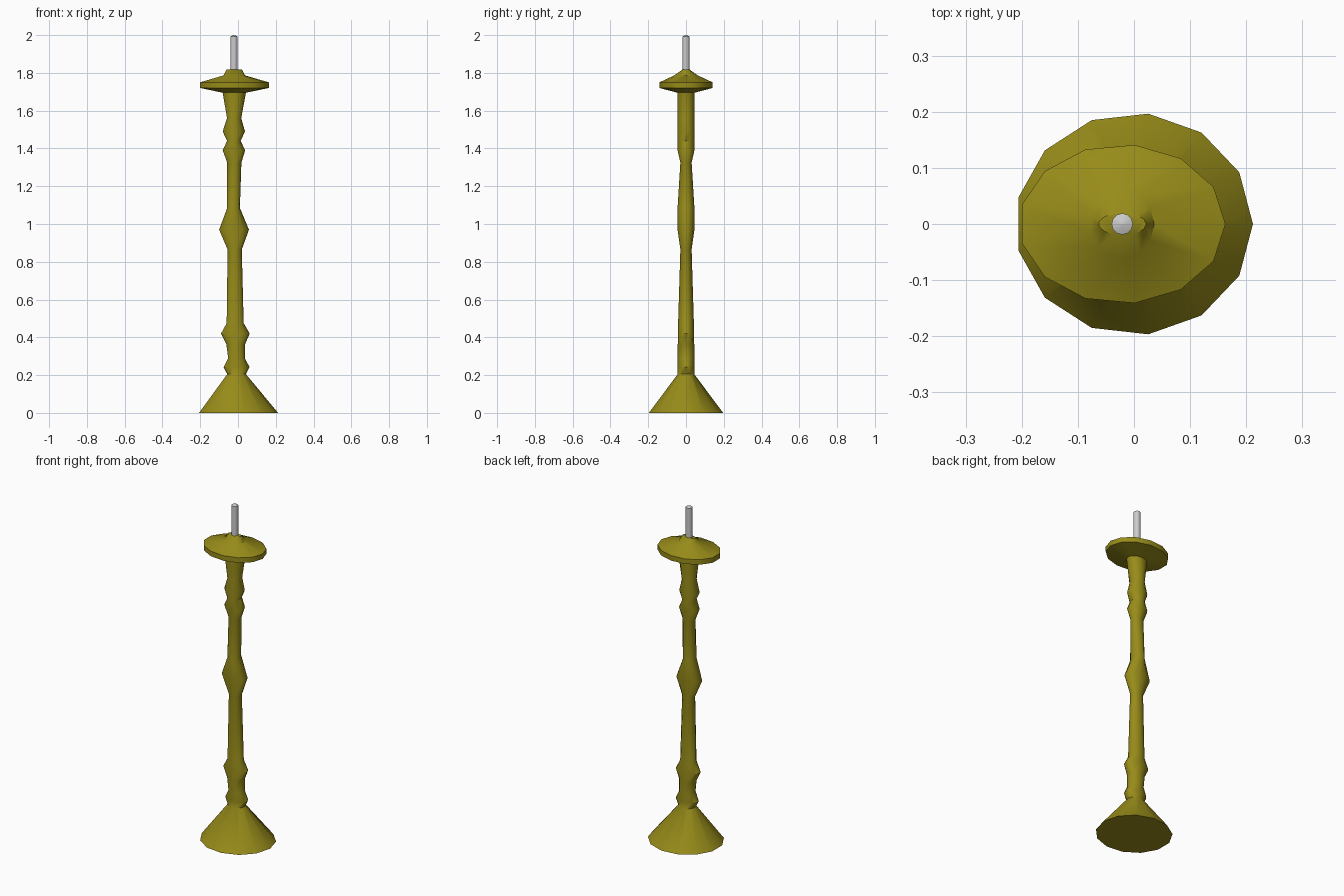
import bpy, bmesh
from math import cos, sin, pi, radians

SIDES = 13

def loft(name, rings, sides):
    """Skin elliptical rings given as (z, left x, right x, half depth)."""
    bm = bmesh.new()
    squash = 1 if sides % 2 == 0 else cos(pi / sides)
    loops = []
    for z, left, right, ry in rings:
        rx = (right - left) / (1 + squash)
        cx = right - rx
        loops.append([bm.verts.new((cx + rx * cos(2 * pi * i / sides),
                                    ry * sin(2 * pi * i / sides), z))
                      for i in range(sides)])
    for a, b in zip(loops, loops[1:]):
        for i in range(sides):
            j = (i + 1) % sides
            bm.faces.new((a[i], a[j], b[j], b[i]))
    bm.faces.new(loops[0][::-1])
    bm.faces.new(loops[-1])
    bm.normal_update()
    mesh = bpy.data.meshes.new(name)
    bm.to_mesh(mesh)
    bm.free()
    ob = bpy.data.objects.new(name, mesh)
    bpy.context.collection.objects.link(ob)
    bpy.ops.object.select_all(action='DESELECT')
    ob.select_set(True)
    bpy.context.view_layer.objects.active = ob
    bpy.ops.object.shade_smooth_by_angle(angle=radians(40))
    return ob

brass = bpy.data.materials.new("brass")
brass.diffuse_color = (0.31, 0.26, 0.01, 1)

# Flared foot, turned stem and drip plate in one turned profile
stand = loft("candle_stand", [
    (0.00, -0.206, 0.212, 0.198),
    (0.205, -0.057, 0.042, 0.044),
    (0.242, -0.076, 0.061, 0.044),
    (0.29, -0.052, 0.036, 0.045),
    (0.365, -0.062, 0.038, 0.044),
    (0.42, -0.090, 0.062, 0.043),
    (0.475, -0.060, 0.030, 0.042),
    (0.865, -0.055, 0.020, 0.030),
    (0.97, -0.100, 0.058, 0.045),
    (1.085, -0.057, 0.010, 0.045),
    (1.325, -0.057, 0.018, 0.030),
    (1.39, -0.081, 0.038, 0.045),
    (1.44, -0.058, 0.014, 0.045),
    (1.49, -0.081, 0.037, 0.045),
    (1.56, -0.058, 0.017, 0.045),
    (1.695, -0.081, 0.042, 0.045),
    (1.72, -0.200, 0.163, 0.142),
    (1.75, -0.200, 0.163, 0.142),
    (1.787, -0.076, 0.036, 0.062),
    (1.817, -0.062, 0.022, 0.020)], SIDES)
stand.data.materials.append(brass)

# Candle
loft("candle", [(1.80, -0.040, -0.002, 0.019),
                (1.993, -0.040, -0.002, 0.019),
                (2.00, -0.023, -0.019, 0.002)], 12)
